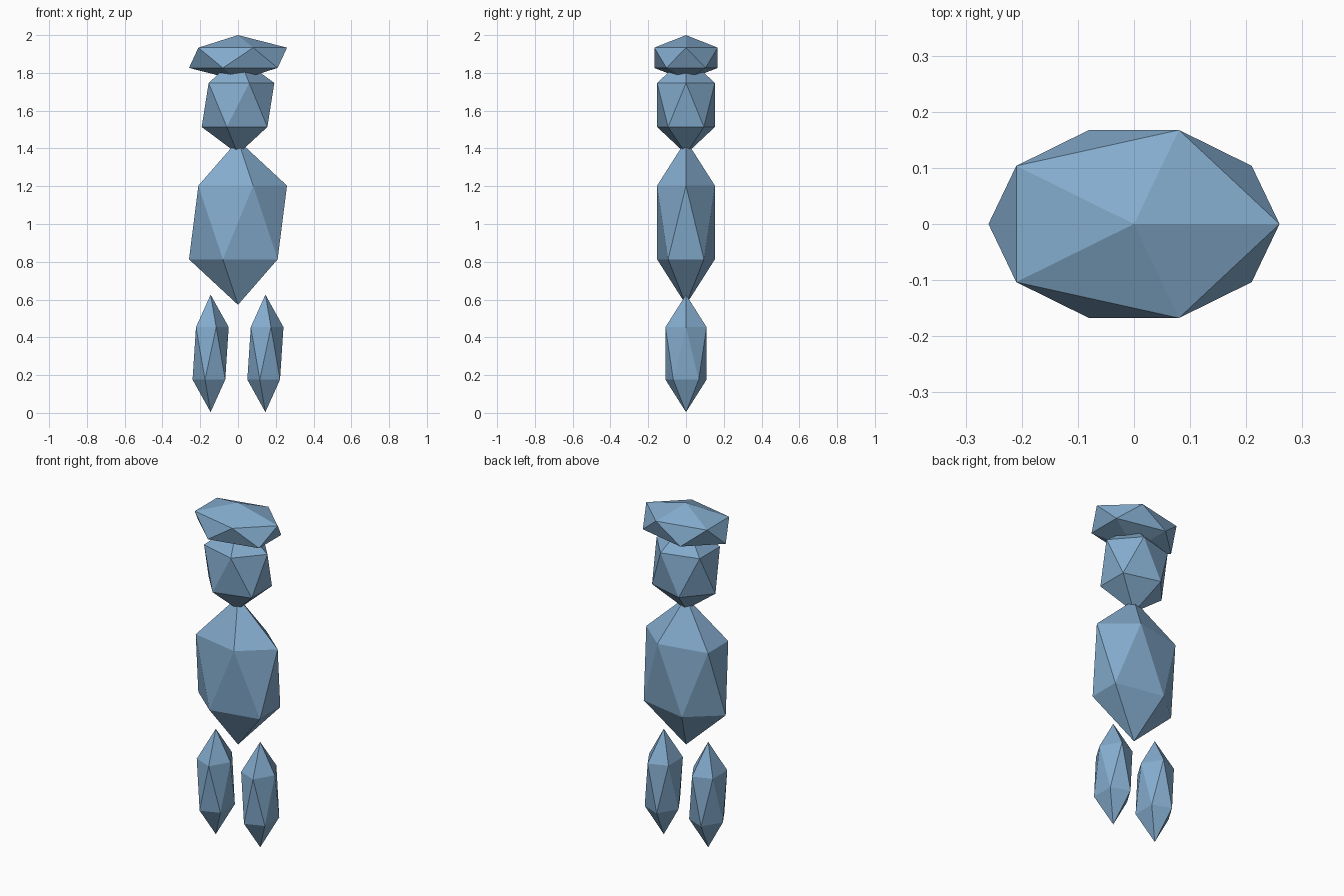
import bpy

if "Cube" in bpy.data.objects:
    bpy.data.objects.remove(bpy.data.objects["Cube"])

# Single flat blue
blue = bpy.data.materials.new("soft blue")
blue.diffuse_color = (0.23, 0.41, 0.61, 1.0)
blue.use_nodes = True
blue.node_tree.nodes["Principled BSDF"].inputs["Base Color"].default_value = blue.diffuse_color


def gem(name, center, radii):
    """Low-poly icosahedron stretched to the given radii."""
    bpy.ops.mesh.primitive_ico_sphere_add(subdivisions=1, radius=1, location=center)
    ob = bpy.context.object
    ob.name = name
    ob.scale = radii
    bpy.ops.object.transform_apply(location=False, rotation=False, scale=True)
    bpy.ops.object.shade_flat()
    ob.data.materials.append(blue)
    return ob


# Legs, both facing the same way
for side, x in (("left", -0.145), ("right", 0.145)):
    gem(side + "_leg", (x, 0, 0.315), (0.107, 0.128, 0.311))

# Torso, head and hat stacked along the centre line
gem("torso", (0, 0, 1.008), (0.29, 0.18, 0.436))
gem("head", (0, 0, 1.63), (0.215, 0.18, 0.26))
gem("hat", (0, 0, 1.88), (0.29, 0.197, 0.12))
